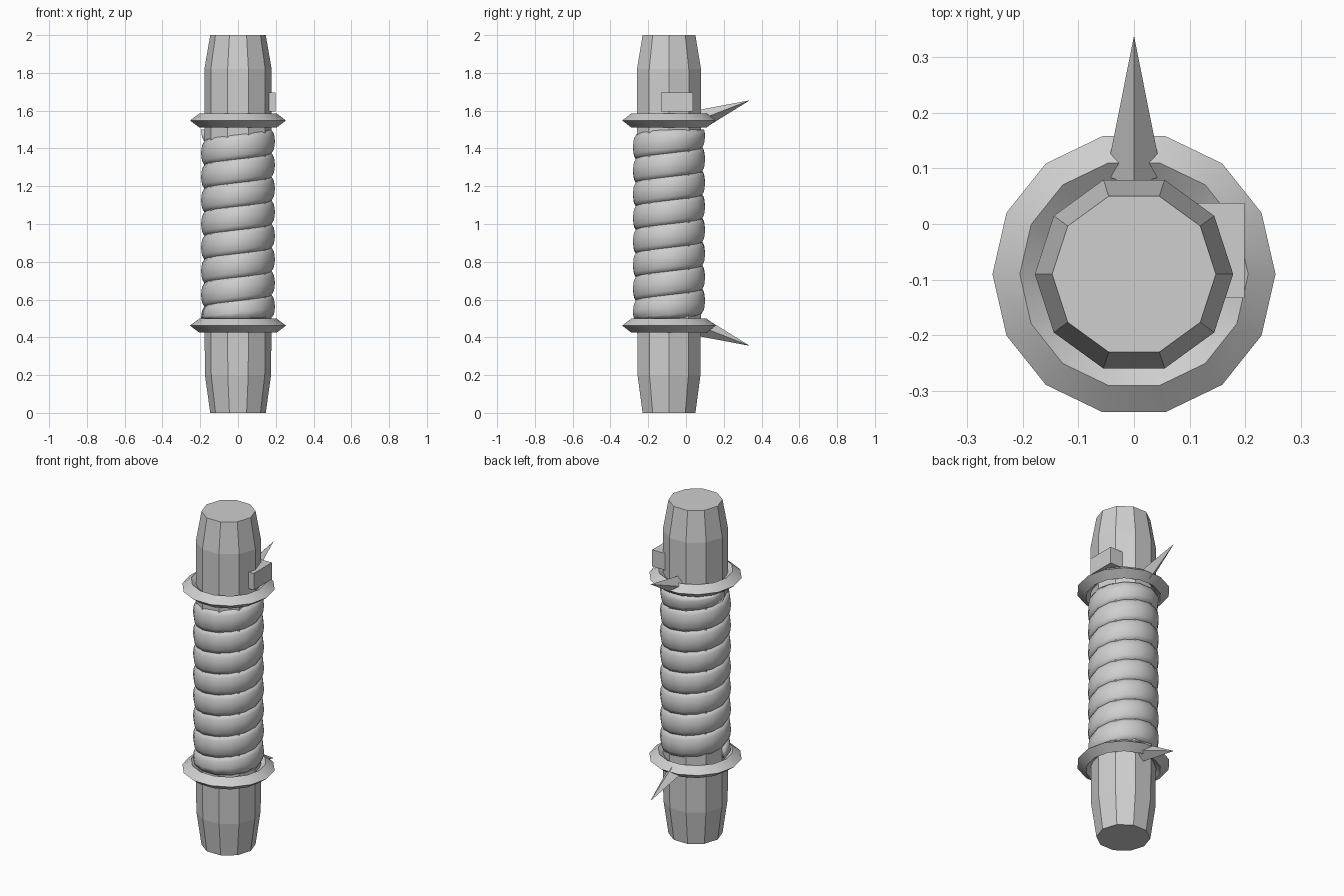
import bpy, bmesh, math
from mathutils import Vector

if "Cube" in bpy.data.objects:
    bpy.data.objects.remove(bpy.data.objects["Cube"])

CY = -0.09            # y of the handle axis
MID = 1.005           # height of the mirror plane between the two collars

metal = bpy.data.materials.new("light grey")
metal.diffuse_color = (0.62, 0.62, 0.62, 1)
metal.use_nodes = True
metal.node_tree.nodes["Principled BSDF"].inputs["Base Color"].default_value = metal.diffuse_color


def make(name, verts, faces, smooth=False):
    me = bpy.data.meshes.new(name)
    me.from_pydata(verts, [], faces)
    bm = bmesh.new()
    bm.from_mesh(me)
    bmesh.ops.recalc_face_normals(bm, faces=bm.faces)
    for f in bm.faces:
        f.smooth = smooth
    bm.to_mesh(me)
    bm.free()
    me.materials.append(metal)
    ob = bpy.data.objects.new(name, me)
    bpy.context.collection.objects.link(ob)
    return ob


def lathe(name, profile, sides, closed=False, smooth=False):
    """Turn an (r, z) profile around the handle axis."""
    n = len(profile)
    verts = [(r * math.cos(math.tau * i / sides), CY + r * math.sin(math.tau * i / sides), z)
             for i in range(sides) for r, z in profile]
    faces = []
    for i in range(sides):
        a, b = i * n, (i + 1) % sides * n
        for j in range(n if closed else n - 1):
            k = (j + 1) % n
            faces.append((a + j, b + j, b + k, a + k))
    if not closed:
        faces.append([i * n for i in range(sides)])
        faces.append([i * n + n - 1 for i in range(sides)])
    return make(name, verts, faces, smooth)


# ten-sided core with tapered ends
lathe("handle_core", [(0.147, 0), (0.175, 0.2), (0.177, 0.45), (0.178, 1.55),
                      (0.178, 1.82), (0.147, 2.0)], 10)

# wound grip: a flattened cord making eight turns, trimmed flat at both ends
TURNS, SEG, RING = 8, 14, 10
Z0, Z1 = 0.5, 1.5
verts, faces = [], []
for i in range(TURNS * SEG + 1):
    a = math.pi + math.tau * i / SEG
    zc = Z0 + (Z1 - Z0) * i / (TURNS * SEG)
    for j in range(RING):
        t = math.tau * j / RING
        r = 0.167 + 0.029 * math.cos(t)
        z = min(Z1, max(Z0, zc + 0.07 * math.sin(t)))
        verts.append((r * math.cos(a), CY + r * math.sin(a), z))
for i in range(TURNS * SEG):
    for j in range(RING):
        k = (j + 1) % RING
        faces.append((i * RING + j, i * RING + k, (i + 1) * RING + k, (i + 1) * RING + j))
last = TURNS * SEG * RING
faces += [list(range(RING)), list(range(last, last + RING))]
make("wound_grip", verts, faces, smooth=True)

# collars and spikes, mirrored above and below the grip
for side, s in (("upper", 1), ("lower", -1)):
    zc = MID + s * 0.543
    ring = lathe(side + "_collar", [(0.254, zc), (0.205, zc + 0.037),
                                    (0.156, zc), (0.205, zc - 0.037)], 14, True, True)
    bpy.context.view_layer.objects.active = ring
    ring.select_set(True)
    bpy.ops.object.shade_smooth_by_angle(angle=math.radians(40))
    ring.select_set(False)

    # four-sided spike leaning outwards from the collar
    tip = Vector((0, 0.338, MID + s * 0.65))
    axis = Vector((0, math.cos(0.37), s * math.sin(0.37)))
    up = Vector((0, -axis.z, axis.y))
    across = Vector((1, 0, 0))
    base = tip - axis * 0.27
    r = 0.05
    pts = [tip, base + up * r, base + across * r, base - up * r, base - across * r]
    make(side + "_spike", pts, [(0, 1, 2), (0, 2, 3), (0, 3, 4), (0, 4, 1), (1, 2, 3, 4)])

# switch block on the right side
lo, hi = (0.10, -0.133, 1.595), (0.198, 0.038, 1.695)
corners = [(x, y, z) for x in (lo[0], hi[0]) for y in (lo[1], hi[1]) for z in (lo[2], hi[2])]
make("side_block", corners, [(0, 1, 3, 2), (4, 5, 7, 6), (0, 1, 5, 4),
                             (2, 3, 7, 6), (0, 2, 6, 4), (1, 3, 7, 5)])
